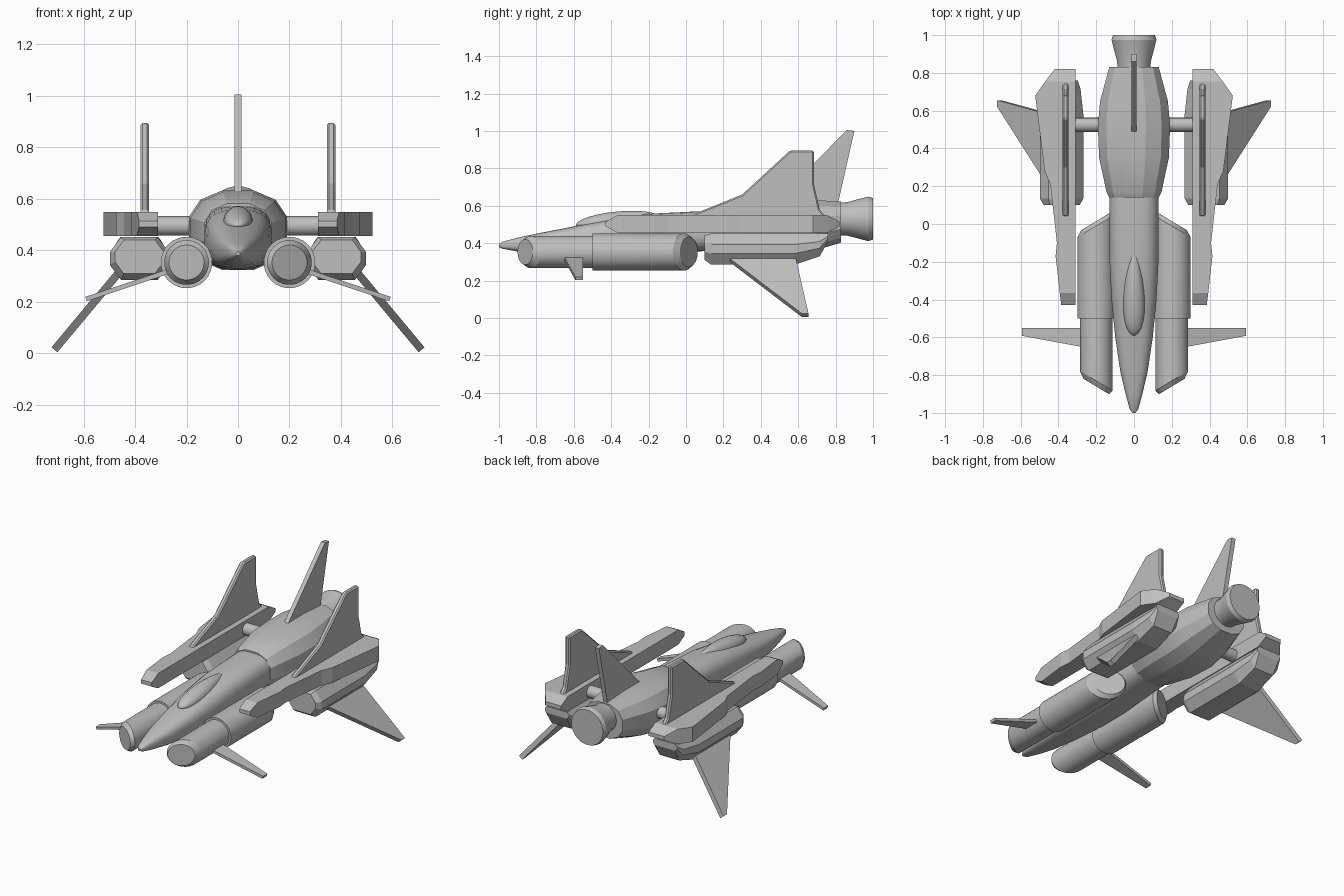
import bpy, bmesh, math
from mathutils import Vector

cube = bpy.data.objects.get("Cube")
if cube:
    bpy.data.objects.remove(cube)

GREY = (0.52, 0.52, 0.52, 1)
hull = bpy.data.materials.new("hull grey")
hull.use_nodes = True
hull.diffuse_color = GREY
hull.node_tree.nodes["Principled BSDF"].inputs["Base Color"].default_value = GREY


def finish(name, bm, smooth=None, mirror=False, bevel=0):
    """Turn a bmesh into an object with material, shading and modifiers."""
    bmesh.ops.recalc_face_normals(bm, faces=bm.faces)
    mesh = bpy.data.meshes.new(name)
    bm.to_mesh(mesh)
    bm.free()
    mesh.materials.append(hull)
    ob = bpy.data.objects.new(name, mesh)
    bpy.context.collection.objects.link(ob)
    if smooth:
        bpy.ops.object.select_all(action='DESELECT')
        ob.select_set(True)
        bpy.context.view_layer.objects.active = ob
        bpy.ops.object.shade_smooth_by_angle(angle=math.radians(smooth))
    if bevel:
        mod = ob.modifiers.new("edge bevel", 'BEVEL')
        mod.width, mod.segments = bevel, 1
    if mirror:
        ob.modifiers.new("mirror", 'MIRROR')
    return ob


def loft(name, rings, **kw):
    """Skin a row of equal-length point rings and cap both ends."""
    bm = bmesh.new()
    rows = [[bm.verts.new(p) for p in ring] for ring in rings]
    n = len(rows[0])
    for a, b in zip(rows, rows[1:]):
        for i in range(n):
            j = (i + 1) % n
            bm.faces.new((a[i], a[j], b[j], b[i]))
    bm.faces.new(rows[0])
    bm.faces.new(rows[-1])
    return finish(name, bm, **kw)


def oval(y, rx, zlo, zhi, n=24, power=1.0, cx=0.0, shear=0.0):
    """Superellipse across the length axis; shear slants the ring in plan."""
    ring = []
    for i in range(n):
        t = math.tau * (i + 0.5) / n
        c, s = math.cos(t), math.sin(t)
        dx = rx * math.copysign(abs(c) ** power, c)
        dz = (zhi - zlo) / 2 * math.copysign(abs(s) ** power, s)
        ring.append((cx + dx, y + shear * dx, (zlo + zhi) / 2 + dz))
    return ring


def plate(name, profile, x, thick, **kw):
    """Upright fin from a (y, z) profile."""
    return loft(name, [[(x + d, y, z) for y, z in profile]
                       for d in (-thick / 2, thick / 2)], **kw)


def blade(name, root, tip, root_y, tip_y, thick):
    """Tapered flat wing between two (x, z) points."""
    a, b = Vector((root[0], 0, root[1])), Vector((tip[0], 0, tip[1]))
    off = (b - a).cross(Vector((0, 1, 0))).normalized() * thick / 2
    rings = []
    for p, (y0, y1) in ((a, root_y), (b, tip_y)):
        rings.append([p + off + Vector((0, y0, 0)), p + off + Vector((0, y1, 0)),
                      p - off + Vector((0, y1, 0)), p - off + Vector((0, y0, 0))])
    return loft(name, rings, mirror=True)


# Forward fuselage: y, half width, bottom, top
nose = [(-1.0, .008, .38, .395), (-.98, .023, .37, .408), (-.9, .045, .355, .43),
        (-.78, .073, .34, .455), (-.6, .1, .33, .49), (-.4, .12, .325, .53),
        (-.2, .13, .33, .558), (.05, .13, .355, .57), (.2, .13, .36, .575)]
loft("fuselage", [oval(*s, power=.72) for s in nose], smooth=35)

# Rear body, faceted
body = [(.14, .135, .36, .585), (.17, .15, .35, .6), (.35, .19, .325, .63),
        (.52, .197, .32, .637), (.65, .185, .345, .637), (.83, .135, .4, .625)]
loft("rear_body", [oval(*s, n=12, power=.85) for s in body], smooth=20)

# Exhaust nozzle
nozzle = [(.82, .088), (.86, .09), (.975, .12), (1.0, .112)]
loft("nozzle", [oval(y, r, .53 - r, .53 + r) for y, r in nozzle], smooth=30)

# Canopy, a teardrop bubble narrowing to the back
canopy = []
for i in range(13):
    u = .5 - .5 * math.cos(math.pi * (.03 + .94 * i / 12))
    h = math.sqrt(u * (1 - u)) * 2
    canopy.append(oval(-.59 + .45 * u, .062 * h * (1.15 - .5 * u),
                       .5 + .03 * u - .05 * h, .495 + .04 * u + .055 * h))
loft("canopy", canopy, smooth=50)

# Central tail fin
plate("tail_fin", [(.47, .6), (.48, .622), (.86, 1.005), (.9, 1.0), (.81, .6)], 0, .028)

# Side booms: y, outer x, bottom, top
boom = [(-.43, .385, .49, .515), (-.365, .393, .455, .55), (-.17, .415, .455, .55),
        (-.1, .408, .455, .55), (.21, .443, .455, .55), (.28, .473, .455, .55),
        (.68, .523, .455, .55), (.755, .47, .455, .55), (.82, .42, .49, .515)]
loft("side_boom", [[(.31, y, lo), (x, y, lo), (x, y, hi), (.31, y, hi)]
                   for y, x, lo, hi in boom], mirror=True)

# Upright fins on the booms
plate("boom_fin", [(.04, .54), (.04, .555), (.3, .66), (.556, .895), (.684, .895),
                   (.684, .715), (.715, .58), (.75, .54)], .362, .032,
      mirror=True, bevel=.009)

# Struts joining booms to the body
loft("strut", [[(x, .525 + .038 * math.cos(math.tau * i / 16),
                 .495 + .038 * math.sin(math.tau * i / 16)) for i in range(16)]
               for x in (.1, .33)], smooth=30, mirror=True)


# Pods beneath the booms, with chamfered ends: y, half width, bottom, top
def octagon(y, w, lo, hi, cx=.383):
    c = .06 * (hi - lo) / .17
    half = [(w - c * .75, lo), (w, lo + c), (w, hi - c), (w - c * .75, hi)]
    return [(cx + x, y, z) for x, z in half] + [(cx - x, y, z) for x, z in half[::-1]]


pod = [(.1, .095, .31, .44), (.135, .115, .285, .452), (.58, .115, .285, .452),
       (.715, .1, .33, .452), (.76, .085, .41, .452)]
loft("lower_pod", [octagon(*s) for s in pod], mirror=True)

# Lower wings slanting down and out from the pods
blade("lower_wing", (.42, .365), (.713, .014), (.16, .575), (.62, .655), .03)

# Engines with slanted, chamfered ends: y, radius, shear
engine = [(-.86, .068, .6), (-.83, .087, .6), (-.5, .087, 0), (-.5, .1, 0),
          (-.01, .1, -.6), (.015, .08, -.6)]
loft("engine", [oval(y, r, .353 - r, .353 + r, n=28, cx=.2, shear=k)
                for y, r, k in engine], smooth=25, mirror=True)

# Canards on the engines
blade("canard", (.25, .325), (.59, .211), (-.655, -.55), (-.592, -.55), .018)
